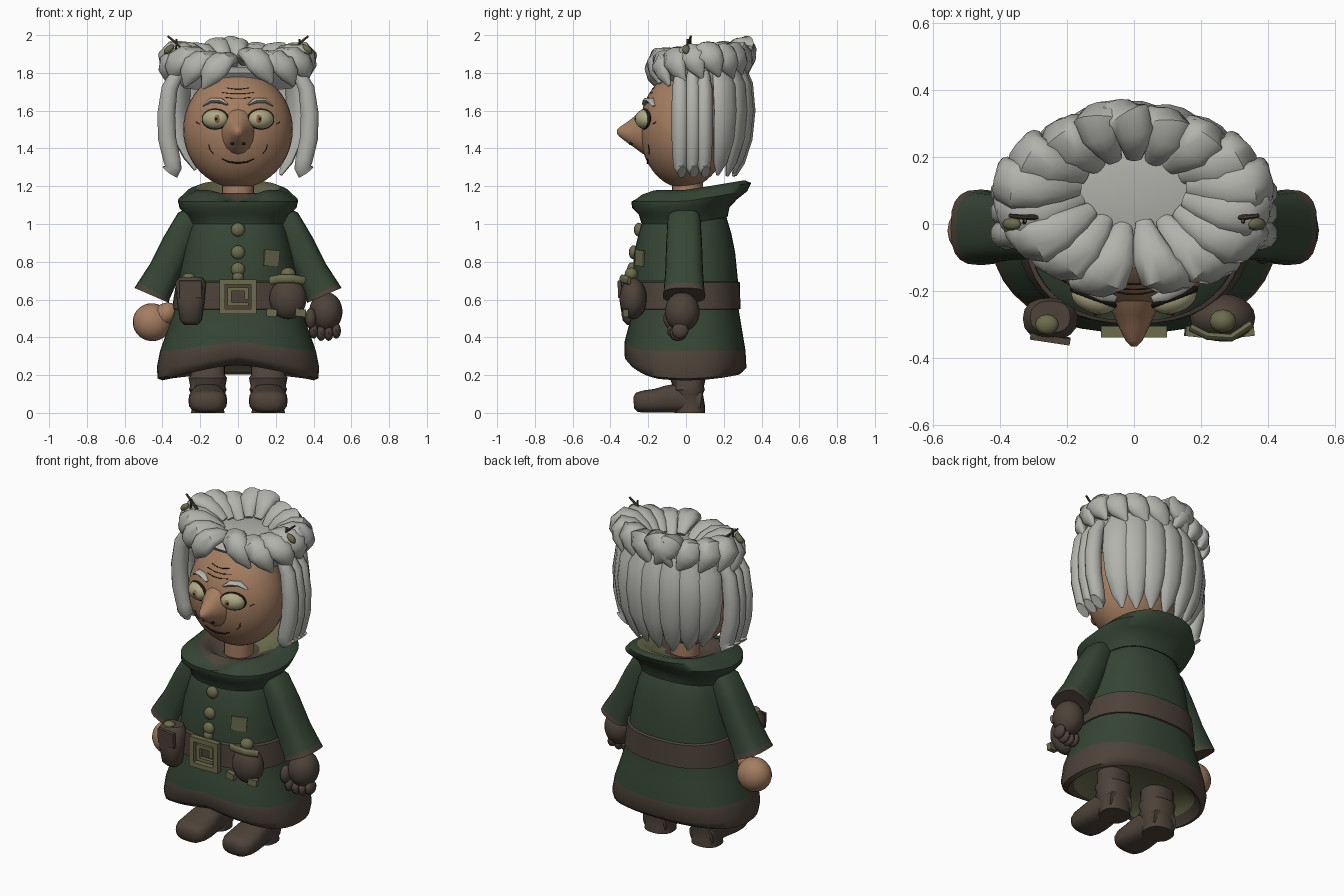
import bpy, bmesh, math, random
from mathutils import Vector, Matrix, Euler

random.seed(4)


def material(name, col):
    m = bpy.data.materials.new(name)
    m.diffuse_color = (*col, 1)
    return m


GREEN = material("coat green", (0.036, 0.060, 0.035))
BROWN = material("leather brown", (0.075, 0.055, 0.041))
SKIN = material("skin", (0.37, 0.205, 0.118))
HAIR = material("grey hair", (0.45, 0.45, 0.42))
OLIVE = material("olive trim", (0.15, 0.15, 0.075))
CREAM = material("eye cream", (0.42, 0.40, 0.235))
IRIS = material("iris brown", (0.33, 0.15, 0.075))
DARK = material("dark line", (0.012, 0.009, 0.007))


def finish(name, bm, mats):
    bmesh.ops.recalc_face_normals(bm, faces=bm.faces)
    me = bpy.data.meshes.new(name)
    bm.to_mesh(me)
    bm.free()
    for m in mats:
        me.materials.append(m)
    ob = bpy.data.objects.new(name, me)
    bpy.context.collection.objects.link(ob)
    return ob


def sq(v, p):
    return math.copysign(abs(v) ** (2 / p), v)


def skin_rings(name, rings, mats, slots=None):
    """Bridge rings of points; slots gives the material index of each span."""
    bm = bmesh.new()
    vs = [[bm.verts.new(p) for p in r] for r in rings]
    n = len(rings[0])
    for i in range(len(vs) - 1):
        for j in range(n):
            k = (j + 1) % n
            f = bm.faces.new((vs[i][j], vs[i][k], vs[i + 1][k], vs[i + 1][j]))
            f.material_index = slots[i] if slots else 0
    for ring, e in ((vs[0], 0), (vs[-1], -1)):
        bm.faces.new(ring).material_index = slots[e] if slots else 0
    return finish(name, bm, mats)


def stack(name, rows, mats, slots=None, p=2.4, n=40, x=0, shift=None):
    """Horizontal rings from rows of (z, half width, front y, back y)."""
    rings = []
    for i, (z, rx, y0, y1) in enumerate(rows):
        ring = []
        for k in range(n):
            a = 2 * math.pi * k / n
            v = Vector((x + rx * sq(math.cos(a), p),
                        (y0 + y1) / 2 + (y1 - y0) / 2 * sq(math.sin(a), p), z))
            if shift:
                v.z += shift(i, v)
            ring.append(v)
        rings.append(ring)
    return skin_rings(name, rings, mats, slots)


def tube(name, pts, sizes, side, mats, slots=None, n=10, p=2):
    """Path with (half width along side, half thickness) at every point."""
    pts = [Vector(q) for q in pts]
    rings = []
    for i, q in enumerate(pts):
        t = (pts[min(i + 1, len(pts) - 1)] - pts[max(i - 1, 0)]).normalized()
        s = Vector(side)
        s = (s - t * s.dot(t)).normalized()
        u = t.cross(s)
        w, h = sizes[i]
        rings.append([q + s * w * sq(math.cos(a), p) + u * h * sq(math.sin(a), p)
                      for a in [2 * math.pi * k / n for k in range(n)]])
    return skin_rings(name, rings, mats, slots)


def solid(name, make, loc, dims, mat, rot, **kw):
    bm = bmesh.new()
    mx = Matrix.Translation(loc) @ Euler(rot).to_matrix().to_4x4() @ Matrix.Diagonal((*dims, 1))
    make(bm, matrix=mx, **kw)
    return finish(name, bm, [mat])


def ball(name, loc, r, mat, rot=(0, 0, 0), seg=20):
    return solid(name, bmesh.ops.create_uvsphere, loc, r, mat, rot,
                 u_segments=seg, v_segments=seg * 2 // 3, radius=1)


def box(name, loc, dims, mat, rot=(0, 0, 0)):
    return solid(name, bmesh.ops.create_cube, loc, dims, mat, rot, size=1)


# Coat with rounded hem, arched at the front, and lining
def hem(i, v):
    w = (.2, .5, .9, 1, .95, .75, .35)[i] if i < 7 else 0
    arch = .065 * max(0, 1 - abs(v.x) / 0.36) if v.y < 0 else 0
    return w * arch + (.035 * (v.y / .3) ** 2 if i in (2, 3) else 0)


stack("coat", [(.27, .30, -.21, .21), (.22, .36, -.26, .26), (.172, .40, -.28, .28), (.182, .425, -.305, .30),
               (.24, .43, -.325, .32), (.33, .412, -.325, .315), (.45, .37, -.30, .295),
               (.57, .335, -.28, .275), (.70, .315, -.285, .275), (.85, .29, -.275, .26),
               (.95, .265, -.25, .24), (1.05, .23, -.22, .21), (1.12, .18, -.15, .16)],
      [GREEN, BROWN, OLIVE], [2, 1, 1, 1, 1, 0, 0, 0, 0, 0, 0, 0], shift=hem)
stack("belt", [(.545, .335, -.275, .27), (.55, .35, -.298, .288), (.69, .328, -.298, .286),
               (.70, .31, -.28, .27)], [BROWN])


# Hooded collar, raised at the back, notched at the front, brown trim inside the front
def collar(i, v):
    dz = 0.05 * max(0, v.y) / 0.3
    if i in (4, 5) and v.y < 0:
        dz -= 0.06 * max(0, 1 - abs(v.x) / 0.15)
    return dz


hood = stack("hood", [(1.00, .25, -.235, .22), (1.05, .275, -.25, .23), (1.085, .31, -.285, .27),
                      (1.12, .318, -.29, .325), (1.16, .27, -.26, .345), (1.18, .22, -.215, .31),
                      (1.165, .185, -.17, .25), (1.14, .15, -.13, .19), (1.12, .11, -.10, .12)],
             [GREEN, BROWN, OLIVE], [0, 0, 0, 0, 0, 2, 2, 2], shift=collar)
for f in hood.data.polygons:
    if f.material_index == 2 and f.center.y < .04:
        f.material_index = 1

# Sleeves, legs and boots
for s, tag in ((-1, "left"), (1, "right")):
    tube(tag + "_sleeve", [(s * .20, -.01, 1.08), (s * .26, -.01, 1.02), (s * .32, -.01, .90),
                           (s * .39, -.01, .75), (s * .447, -.01, .645), (s * .457, -.01, .622)],
         [(.06, .04), (.088, .07), (.095, .08), (.10, .085), (.108, .095), (.113, .099)],
         (0, 1, 0), [GREEN, BROWN], [0, 0, 0, 0, 1], n=20, p=2.8)
    x = s * .16
    stack(tag + "_boot_shaft", [(0, .088, -.06, .10), (.04, .085, -.06, .10), (.10, .09, -.065, .09),
                                (.125, .10, -.085, .10), (.14, .093, -.07, .095), (.185, .102, -.085, .105),
                                (.20, .092, -.07, .09), (.40, .092, -.07, .09)], [BROWN], x=x, n=20)
    tube(tag + "_boot_foot", [(x, .08, .06), (x, -.05, .078), (x, -.10, .073), (x, -.16, .064), (x, -.22, .06),
                              (x, -.26, .056), (x, -.277, .055)],
         [(.08, .06), (.088, .078), (.096, .073), (.103, .064), (.10, .06), (.085, .052), (.055, .03)],
         (1, 0, 0), [BROWN], n=18, p=2.8)

# Bare hand and gloved hand
ball("bare_hand", (-.455, -.02, .48), (.103, .09, .10), SKIN, (0, .25, 0))
ball("bare_thumb", (-.385, -.05, .525), (.07, .05, .055), SKIN, (0, -.6, 0), 14)
ball("glove", (.465, -.02, .535), (.088, .092, .105), BROWN)
for i in range(4):
    ball("glove_finger", (.40 + .04 * i, -.055 + .008 * i, .435 - .012 * (i in (1, 2))),
         (.025, .045, .042), BROWN, seg=12)
ball("glove_thumb", (.385, -.08, .50), (.03, .04, .055), BROWN, seg=12)

# Buckle, buttons and patch
for dx in (-.083, .083):
    box("buckle_side", (dx, -.322, .615), (.03, .035, .18), OLIVE)
for dz in (-.078, .078):
    box("buckle_bar", (0, -.322, .615 + dz), (.19, .035, .028), OLIVE)
for dx, dz, w, h in ((-.045, 0, .022, .10), (0, .04, .11, .02), (0, -.04, .11, .02), (.045, .015, .022, .06)):
    box("buckle_inner", (dx, -.318, .615 + dz), (w, .025, h), OLIVE)
for z, y, r in ((.97, -.25, .037), (.85, -.277, .037), (.76, -.286, .037), (.72, -.29, .03)):
    ball("button", (0, y, z), (r, .026, r), OLIVE, seg=12)
box("patch", (.178, -.245, .82), (.09, .009, .085), OLIVE, (0, .08, .5))

# Belt pouches
stack("left_pouch", [(.465, .035, -.31, -.25), (.49, .058, -.335, -.24), (.58, .072, -.35, -.22),
                     (.69, .082, -.345, -.22), (.72, .06, -.325, -.23)], [BROWN], x=-.25, n=16)
box("left_pouch_flap", (-.25, -.342, .655), (.12, .02, .09), BROWN, (.05, 0, -.15))
ball("left_pouch_knob", (-.26, -.30, .72), (.035, .03, .02), OLIVE, seg=12)
ball("right_pouch", (.265, -.28, .605), (.098, .072, .11), BROWN)
ball("right_pouch_knob", (.265, -.29, .735), (.04, .035, .035), OLIVE, seg=12)
tube("right_pouch_band", [(.17, -.31, .70), (.22, -.335, .71), (.29, -.34, .71), (.35, -.30, .70)],
     [(.022, .012)] * 4, (0, 0, 1), [OLIVE])
for dx in (.18, .33):
    box("right_pouch_clasp", (dx, -.322, .53), (.055, .03, .04), OLIVE, (0, .1, 1.5 * (dx - .25)))

# Head, neck and nose
HC, HR = Vector((0, -.01, 1.5)), Vector((.29, .235, .31))
ball("head", HC, HR, SKIN, seg=36)
stack("neck", [(1.08, .085, -.075, .09), (1.25, .085, -.075, .09)], [SKIN], p=2, n=20)
tube("nose", [(0, -.18, 1.49), (0, -.235, 1.487), (0, -.27, 1.486), (0, -.315, 1.486), (0, -.35, 1.488),
              (0, -.366, 1.488)],
     [(.11, .14), (.085, .115), (.062, .085), (.042, .052), (.024, .027), (.008, .009)], (1, 0, 0), [SKIN], n=16)


def face_line(name, pts, sizes, mat, out=0.0):
    path = []
    for x, z in pts:
        d = 1 - (x / HR.x) ** 2 - ((z - HC.z) / HR.z) ** 2
        path.append((x, HC.y - HR.y * math.sqrt(d) - out, z))
    tube(name, path, sizes, (0, -1, 0), [mat], n=6)


face_line("mouth", [(-.085, 1.345), (-.05, 1.328), (0, 1.322), (.05, 1.328), (.085, 1.345)],
          [(.004, .003), (.006, .005), (.007, .006), (.006, .005), (.004, .003)], DARK)
for z, w in ((1.665, .07), (1.69, .085), (1.715, .06)):
    face_line("forehead_wrinkle", [(-w, z + .006), (-w / 3, z), (w / 3, z), (w, z + .006)],
              [(.003, .002)] * 4, DARK)

# Eyes, brows and cheek lines
for s in (-1, 1):
    rot = (0, 0, s * .36)
    ball("eye_rim", (s * .12, -.218, 1.555), (.077, .022, .056), DARK, rot)
    ball("eyeball", (s * .12, -.22, 1.555), (.071, .046, .051), CREAM, rot)
    ball("iris", (s * .115, -.261, 1.556), (.021, .009, .022), IRIS, rot, 12)
    ball("pupil", (s * .115, -.268, 1.556), (.007, .005, .008), DARK, rot, 10)
    face_line("eyebrow", [(s * .055, 1.632), (s * .09, 1.652), (s * .14, 1.655), (s * .185, 1.625)],
              [(.012, .006), (.025, .016), (.025, .014), (.008, .004)], HAIR, .005)
    face_line("cheek_line", [(s * .13, 1.37), (s * .15, 1.395), (s * .155, 1.42)], [(.003, .002)] * 3, DARK)
    face_line("eye_crease", [(s * .205, 1.53), (s * .222, 1.54)], [(.003, .002)] * 2, DARK)
    ball("nostril", (s * .03, -.292, 1.425), (.011, .01, .008), DARK, seg=8)

# Hair base under the crown
stack("hair_cap", [(1.72, .29, -.05, .24), (1.77, .33, -.09, .28), (1.82, .33, -.13, .29),
                   (1.845, .25, -.06, .25)], [HAIR], p=2, shift=lambda i, v: .1 * (v.y - .08))

# Side locks
for s in (-1, 1):
    for y in (-.03, .035, .095):
        tube("side_lock", [(s * .32, y, 1.80), (s * .362, y, 1.72), (s * .38, y, 1.58), (s * .375, y, 1.45),
                           (s * .35, y, 1.34), (s * .342, y, 1.30), (s * .36, y + .01, 1.275)],
             [(.03, .035), (.044, .045), (.047, .05), (.046, .05), (.04, .048), (.036, .046), (.025, .05)],
             (0, 1, 0), [HAIR], n=10)

# Back locks, leaving a gap behind the side locks
for k in range(7):
    a = math.radians(33 + 19 * k)
    c, d = math.cos(a), math.sin(a)
    j = random.uniform(-.02, .02)
    tube("back_lock", [(c * .36 * f, .055 + d * .275 * f, z) for f, z in
                       ((.85, 1.84), (.98, 1.74), (1.02, 1.60), (.97, 1.45), (.85, 1.34 + j), (.75, 1.27 + j))],
         [(.05, .025), (.075, .032), (.076, .034), (.068, .032), (.045, .024), (.008, .008)],
         (-d * .36, c * .275, 0), [HAIR], n=10)

# Crown of swept locks
N = 17
for k in range(N):
    a0 = 2 * math.pi * (k + .25) / N
    turn = -1 if math.cos(a0) < 0 else 1
    j, g = random.uniform(-.02, .012), random.uniform(.93, 1.04)
    path = []
    for rx, ry, cy, z, sw in ((.16, .095, .10, 1.85, 0), (.21, .135, .095, 1.885, 0), (.28, .185, .088, 1.915, .01),
                              (.345, .235, .08, 1.915, .05), (.38, .255, .075, 1.88, .11),
                              (.385, .258, .075, 1.83, .2), (.372, .245, .075, 1.765, .32)):
        a = a0 + sw * turn
        y = cy + ry * g * math.sin(a)
        path.append((rx * g * math.cos(a), y, z + j + .13 * (y - .08)))
    tube("crown_lock", path, [(.025, .012), (.042, .026), (.06, .036), (.07, .042), (.07, .04), (.055, .034),
                              (.01, .01)],
         (-math.sin(a0) * .38, math.cos(a0) * .26, 0), [HAIR], n=12)

# Twigs and leaves tucked into the hair
for s in (-1, 1):
    tube("twig", [(s * .27, .02, 1.90), (s * .33, .02, 1.96), (s * .372, .025, 1.995)],
         [(.009, .009), (.008, .008), (.006, .006)], (0, 1, 0), [BROWN], n=6)
    tube("small_twig", [(s * .33, .0, 1.88), (s * .325, .01, 1.98)], [(.006, .006)] * 2, (0, 1, 0), [BROWN], n=6)
    ball("leaf", (s * .365, .0, 1.925), (.035, .02, .018), OLIVE, (0, s * .7, 0), 8)

bpy.ops.object.select_all(action='SELECT')
bpy.context.view_layer.objects.active = bpy.data.objects["coat"]
bpy.ops.object.shade_smooth_by_angle(angle=math.radians(50))
